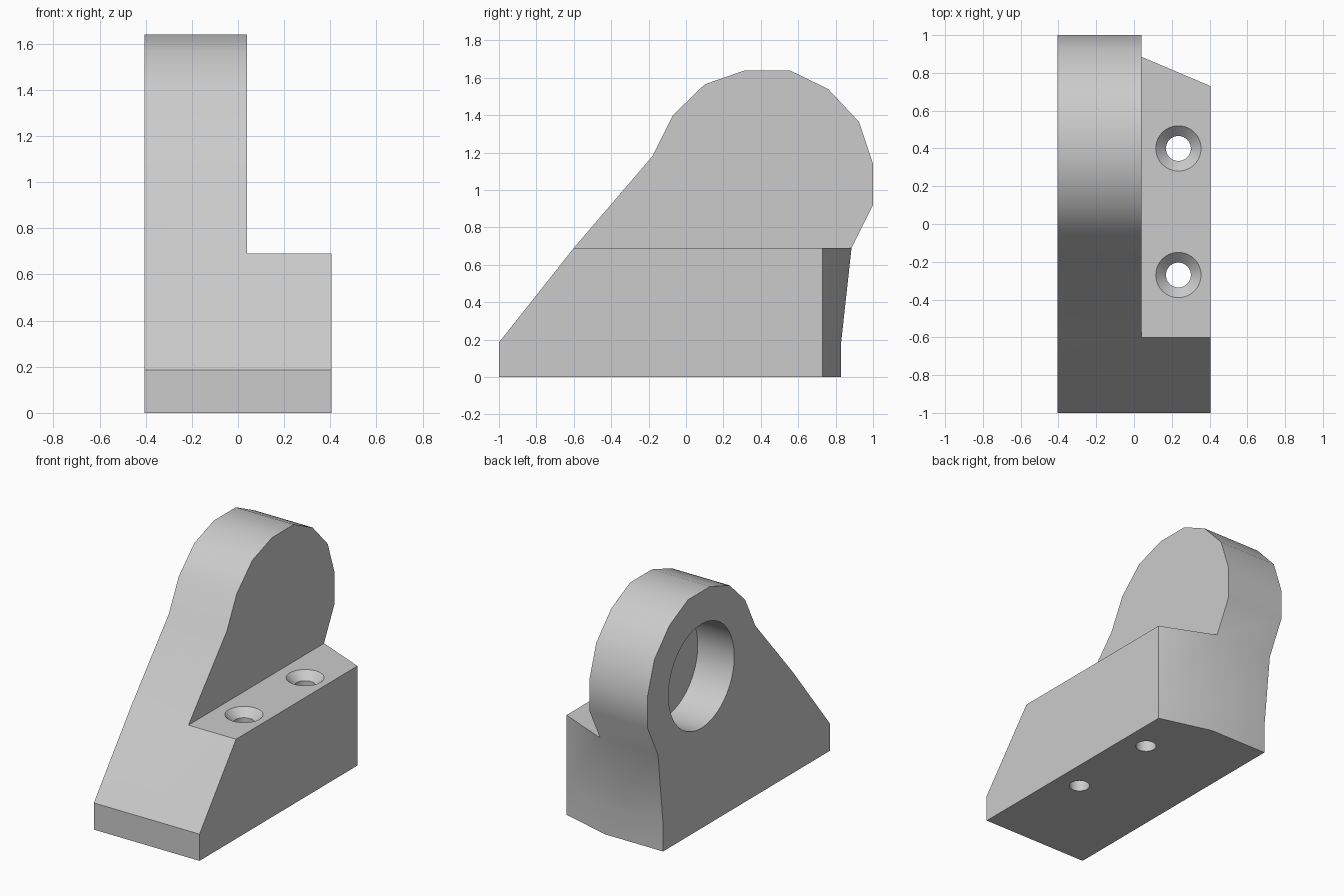
import bpy, bmesh, math
from mathutils import Matrix

cube = bpy.data.objects.get("Cube")
if cube:
    bpy.data.objects.remove(cube, do_unlink=True)

X_OUT, X_STEP, X_LEDGE = -0.405, 0.04, 0.405
LEDGE_BACK = 0.73

grey = bpy.data.materials.new("plain grey")
grey.use_nodes = True
colour = (0.6, 0.6, 0.6, 1)
grey.diffuse_color = colour
grey.node_tree.nodes["Principled BSDF"].inputs["Base Color"].default_value = colour


def make_object(name, bm):
    bmesh.ops.recalc_face_normals(bm, faces=bm.faces[:])
    mesh = bpy.data.meshes.new(name)
    bm.to_mesh(mesh)
    bm.free()
    mesh.materials.append(grey)
    obj = bpy.data.objects.new(name, mesh)
    bpy.context.collection.objects.link(obj)
    return obj


def bridge(bm, a, b):
    """Join two matching open chains of vertices with quads."""
    for i in range(len(a) - 1):
        bm.faces.new((a[i], a[i + 1], b[i + 1], b[i]))


# Side outline (y, z): front foot, rounded head, back foot
front = [(-1, 0), (-1, 0.185), (-0.6, 0.69)]
head = [(-0.18, 1.18), (-0.07, 1.4), (0.1, 1.565), (0.315, 1.64), (0.555, 1.64),
        (0.76, 1.54), (0.925, 1.365), (1, 1.14), (1, 0.92)]
back = [(0.885, 0.69), (0.83, 0.19), (0.83, 0)]
outline = front + head + back

# Bracket body: tall plate with a stepped ledge along its left side
bm = bmesh.new()
outer = [bm.verts.new((X_OUT, y, z)) for y, z in outline]
step = [bm.verts.new((X_STEP, y, z)) for y, z in outline]
ledge = [bm.verts.new((X_LEDGE, min(y, LEDGE_BACK), z)) for y, z in front + back]
low_step = step[:3] + step[-3:]
bridge(bm, outer, step)
bridge(bm, low_step, ledge)
bm.faces.new(outer)
bm.faces.new(step[2:-2])
bm.faces.new(ledge)
bm.faces.new((outer[0], step[0], ledge[0], ledge[-1], step[-1], outer[-1]))
body = make_object("bracket_body", bm)

# Blind bore cut into the right face
bm = bmesh.new()
bmesh.ops.create_cone(bm, cap_ends=True, segments=64, radius1=0.36, radius2=0.36, depth=0.56,
                      matrix=Matrix.Translation((X_OUT, 0.41, 1.055))
                      @ Matrix.Rotation(math.pi / 2, 4, "Y"))
cutters = [make_object("bore_cutter", bm)]

# Countersunk screw holes through the ledge
for y in (-0.27, 0.4):
    bm = bmesh.new()
    profile = [(0.066, -0.1), (0.066, 0.637), (0.12, 0.69), (0.12, 0.8)]
    rings = []
    for r, z in profile:
        ring = bmesh.ops.create_circle(bm, segments=40, radius=r,
                                       matrix=Matrix.Translation((0.235, y, z)))["verts"]
        rings.append(ring)
    for a, b in zip(rings, rings[1:]):
        bridge(bm, a + a[:1], b + b[:1])
    bm.faces.new(rings[0])
    bm.faces.new(rings[-1])
    cutters.append(make_object("screw_hole_cutter", bm))

bpy.context.view_layer.objects.active = body
body.select_set(True)
for cutter in cutters:
    mod = body.modifiers.new("cut", "BOOLEAN")
    mod.operation = "DIFFERENCE"
    mod.solver = "EXACT"
    mod.object = cutter
    bpy.ops.object.modifier_apply(modifier=mod.name)
    bpy.data.objects.remove(cutter, do_unlink=True)

bpy.ops.object.shade_smooth_by_angle(angle=math.radians(30))
